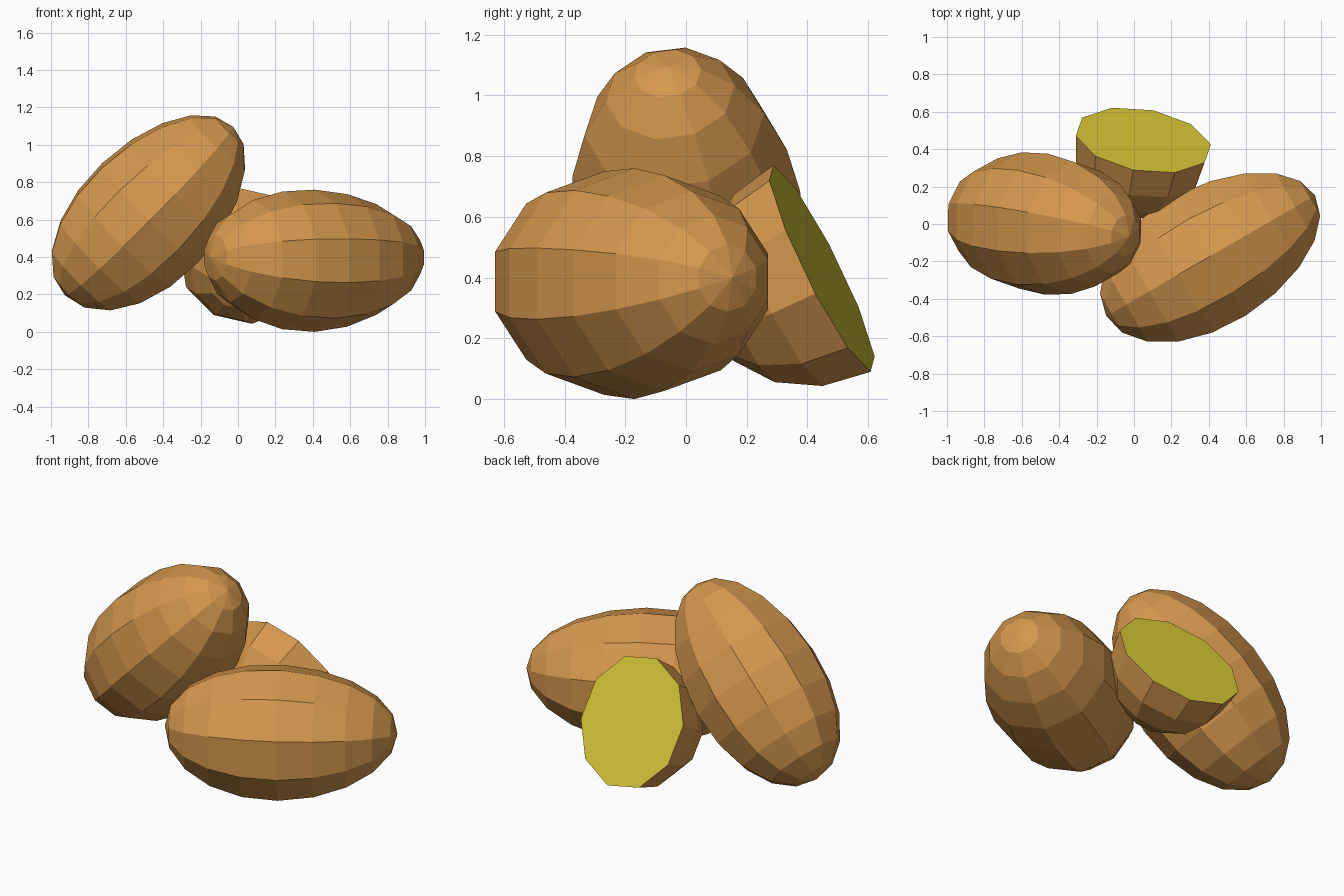
import bpy, bmesh, math
from mathutils import Vector

if "Cube" in bpy.data.objects:
    bpy.data.objects.remove(bpy.data.objects["Cube"])


def material(name, color):
    m = bpy.data.materials.new(name)
    m.diffuse_color = (*color, 1)
    m.use_nodes = True
    m.node_tree.nodes["Principled BSDF"].inputs["Base Color"].default_value = m.diffuse_color
    return m


skin = material("potato_skin", (0.66, 0.31, 0.075))
flesh = material("potato_flesh", (0.72, 0.60, 0.04))


def potato(name, centre, axis, half_len, r_side, r_up, roll, steps, step_deg,
           taper=0.0, bend=0.0, cut=False, sides=10):
    """Faceted potato: rings along an axis with a pole at each end, or a flat cut face."""
    c = Vector(centre)
    e = Vector(axis).normalized()
    s = e.cross(Vector((0, 0, 1))).normalized()
    w = s.cross(e)
    bm = bmesh.new()
    rings = []
    for i in range(1, steps + (1 if cut else 0)):
        phi = math.radians(-90 + step_deg * i)
        k = math.cos(phi) * (1 - taper * math.sin(phi))
        mid = c + e * half_len * math.sin(phi) + w * bend * math.cos(phi) ** 2
        ring = []
        for j in range(sides):
            t = math.radians(roll) + j * math.tau / sides
            ring.append(bm.verts.new(mid + s * r_side * k * math.cos(t) + w * r_up * k * math.sin(t)))
        rings.append(ring)
    for a, b in zip(rings, rings[1:]):
        for j in range(sides):
            n = (j + 1) % sides
            bm.faces.new((a[j], a[n], b[n], b[j]))
    # end poles, or the cut face
    ends = [(rings[0], -1)] + ([] if cut else [(rings[-1], 1)])
    for ring, sign in ends:
        pole = bm.verts.new(c + e * half_len * sign)
        for j in range(sides):
            bm.faces.new((ring[j], ring[(j + 1) % sides], pole))
    if cut:
        bm.faces.new(rings[-1]).material_index = 1
    bmesh.ops.recalc_face_normals(bm, faces=bm.faces)
    me = bpy.data.meshes.new(name)
    bm.to_mesh(me)
    bm.free()
    me.materials.append(skin)
    if cut:
        me.materials.append(flesh)
    ob = bpy.data.objects.new(name, me)
    bpy.context.collection.objects.link(ob)
    return ob


# whole potato lying on the ground
potato("lying_potato", (0.41, -0.17, 0.40), (0.866, 0.5, 0), 0.645, 0.39, 0.38, 90,
       10, 18, taper=0.06, bend=-0.02)
# whole potato leaning up to the right
potato("leaning_potato", (-0.475, 0.0, 0.645), (0.7, -0.1, 0.7), 0.64, 0.38, 0.38, -10,
       10, 18, taper=0.05, bend=-0.01)
# half potato with its cut face turned to the back
potato("half_potato", (0.05, 0.448, 0.43), (0.155, 0.885, 0.44), 0.43, 0.37, 0.38, 94,
       4, 22.5, cut=True)
